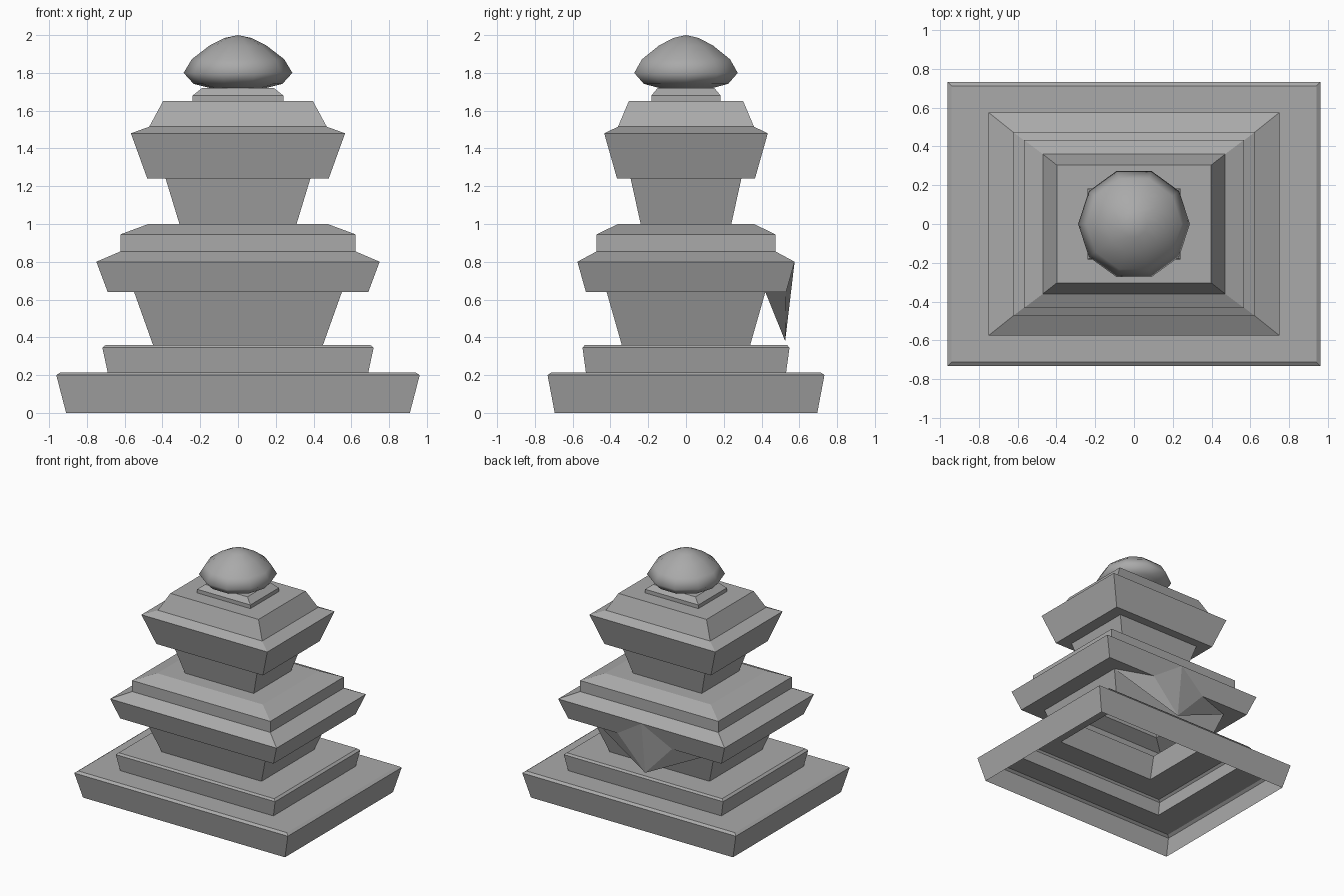
import bpy, bmesh, math

cube = bpy.data.objects.get("Cube")
if cube:
    bpy.data.objects.remove(cube, do_unlink=True)

stone = bpy.data.materials.new("grey stone")
stone.use_nodes = True
grey = (0.4, 0.4, 0.4, 1)
stone.diffuse_color = grey
stone.node_tree.nodes["Principled BSDF"].inputs["Base Color"].default_value = grey


def finish(bm, name):
    mesh = bpy.data.meshes.new(name)
    bm.to_mesh(mesh)
    bm.free()
    mesh.materials.append(stone)
    obj = bpy.data.objects.new(name, mesh)
    bpy.context.collection.objects.link(obj)
    return obj


def rect_rings(bm, profile):
    """One rectangular ring of vertices per (half width, half depth, height)."""
    corners = [(-1, -1), (1, -1), (1, 1), (-1, 1)]
    return [[bm.verts.new((sx * w, sy * d, z)) for sx, sy in corners]
            for w, d, z in profile]


def skin(bm, rings, skip=()):
    """Bridge the rings and cap the top; skip holds (band, side) pairs."""
    for i, (a, b) in enumerate(zip(rings, rings[1:])):
        for j in range(4):
            if (i, j) not in skip:
                k = (j + 1) % 4
                bm.faces.new((a[j], a[k], b[k], b[j]))
    bm.faces.new(rings[-1])


# Stepped body: an open-bottomed shell of flared tiers
tiers = [
    (.91, .695, 0), (.962, .733, .20), (.94, .712, .215),        # plinth
    (.69, .53, .215), (.718, .548, .345), (.70, .535, .36),      # second step
    (.45, .34, .36), (.55, .42, .64),                            # lower neck
    (.69, .53, .64), (.75, .575, .80), (.622, .473, .855),       # middle tier
    (.622, .473, .945), (.475, .36, 1.0),
    (.31, .24, 1.0), (.383, .293, 1.24),                         # upper neck
    (.48, .365, 1.24), (.567, .433, 1.48),                       # top tier
    (.47, .36, 1.515), (.397, .303, 1.65),
]
bm = bmesh.new()
rings = rect_rings(bm, tiers)
BACK, LEDGE = 2, 7
skin(bm, rings, skip={(LEDGE, BACK), (LEDGE + 1, BACK)})

# Hanging point on the back of the middle tier
(c1, c2), (b1, b2), (t1, t2) = [r[2:] for r in rings[LEDGE:LEDGE + 3]]
n1, n2, tip, top = [bm.verts.new(p) for p in (
    (.245, .53, .64), (-.245, .53, .64), (0, .525, .38), (0, .575, .80))]
for tri in ((c1, c2, tip), (c2, b2, n2), (c2, n2, tip), (c1, tip, n1), (c1, n1, b1),
            (b1, n1, t1), (n1, top, t1), (n1, tip, top), (tip, n2, top),
            (n2, t2, top), (n2, b2, t2)):
    bm.faces.new(tri)
finish(bm, "stepped_body")

# Small slab under the finial
bm = bmesh.new()
skin(bm, rect_rings(bm, [(.24, .183, 1.65), (.24, .183, 1.68), (.19, .15, 1.72)]))
finish(bm, "finial_slab")

# Rounded ten-sided finial
SIDES = 10
outline = [(.07, 1.70), (.235, 1.742), (.288, 1.80), (.245, 1.872), (.15, 1.945), (.07, 1.985)]
bm = bmesh.new()
loops = [[bm.verts.new((r * math.cos(math.tau * i / SIDES),
                        r * math.sin(math.tau * i / SIDES), z)) for i in range(SIDES)]
         for r, z in outline]
peak = bm.verts.new((0, 0, 2))
for i in range(SIDES):
    k = (i + 1) % SIDES
    for a, b in zip(loops, loops[1:]):
        bm.faces.new((a[i], a[k], b[k], b[i]))
    bm.faces.new((loops[-1][i], loops[-1][k], peak))
bm.faces.new(loops[0][::-1])
for face in bm.faces:
    face.smooth = True
finish(bm, "finial")
